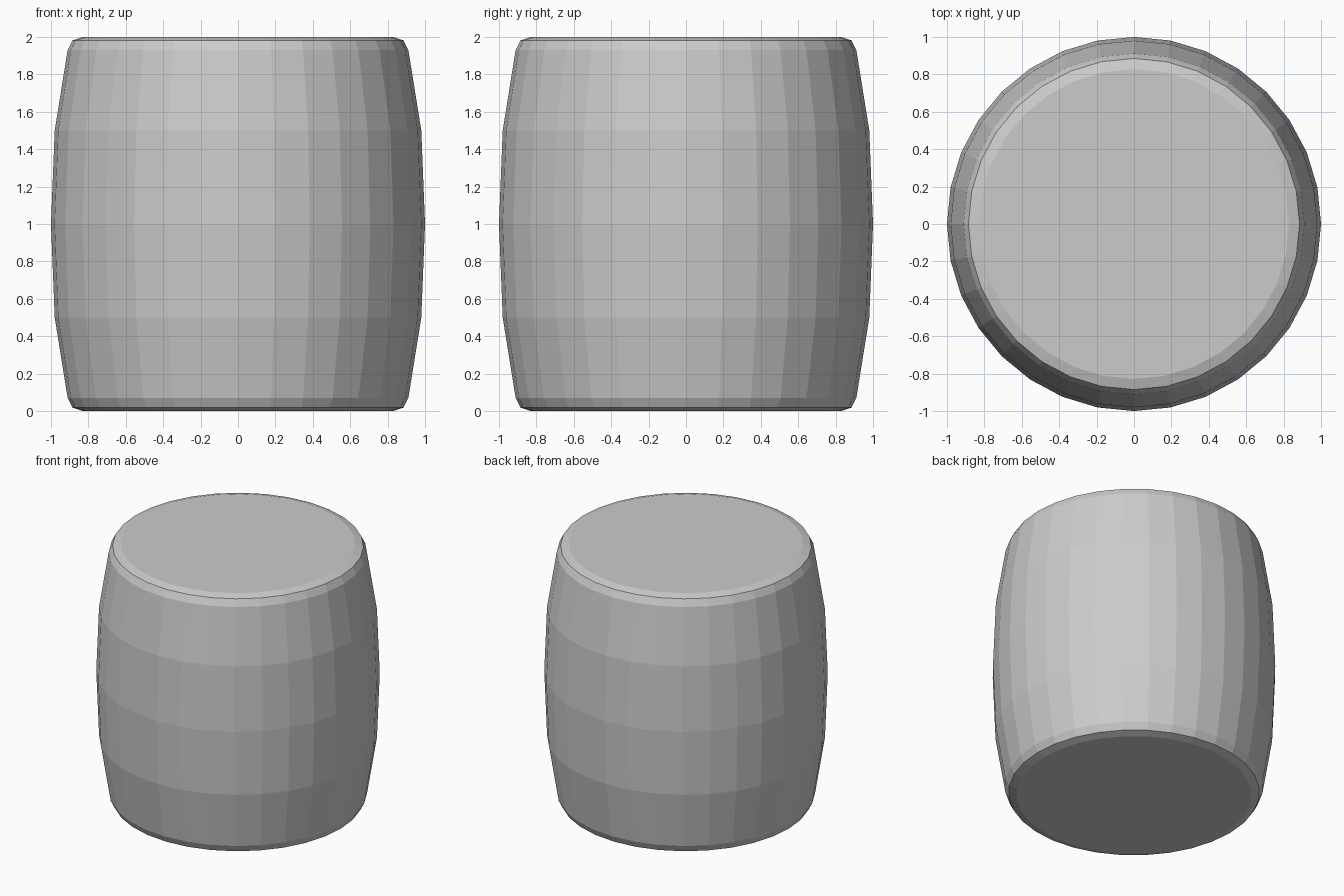
import bpy, bmesh
from math import sin, cos, tau

if "Cube" in bpy.data.objects:
    bpy.data.objects.remove(bpy.data.objects["Cube"])

SIDES = 32

# Lower half of the barrel profile (radius, height), mirrored about z = 1
half = [(0.828, 0.0), (0.885, 0.018), (0.911, 0.07), (0.98, 0.5)]
profile = half + [(1.0, 1.0)] + [(r, 2 - z) for r, z in reversed(half)]

# Barrel: stacked rings joined by flat quads, closed by flat caps
bm = bmesh.new()
rings = [[bm.verts.new((r * cos(tau * i / SIDES), r * sin(tau * i / SIDES), z))
          for i in range(SIDES)] for r, z in profile]
for low, high in zip(rings, rings[1:]):
    for i in range(SIDES):
        j = (i + 1) % SIDES
        bm.faces.new((low[i], low[j], high[j], high[i]))
bm.faces.new(rings[0][::-1])
bm.faces.new(rings[-1])

mesh = bpy.data.meshes.new("barrel")
bm.to_mesh(mesh)
bm.free()
barrel = bpy.data.objects.new("barrel", mesh)
bpy.context.collection.objects.link(barrel)
